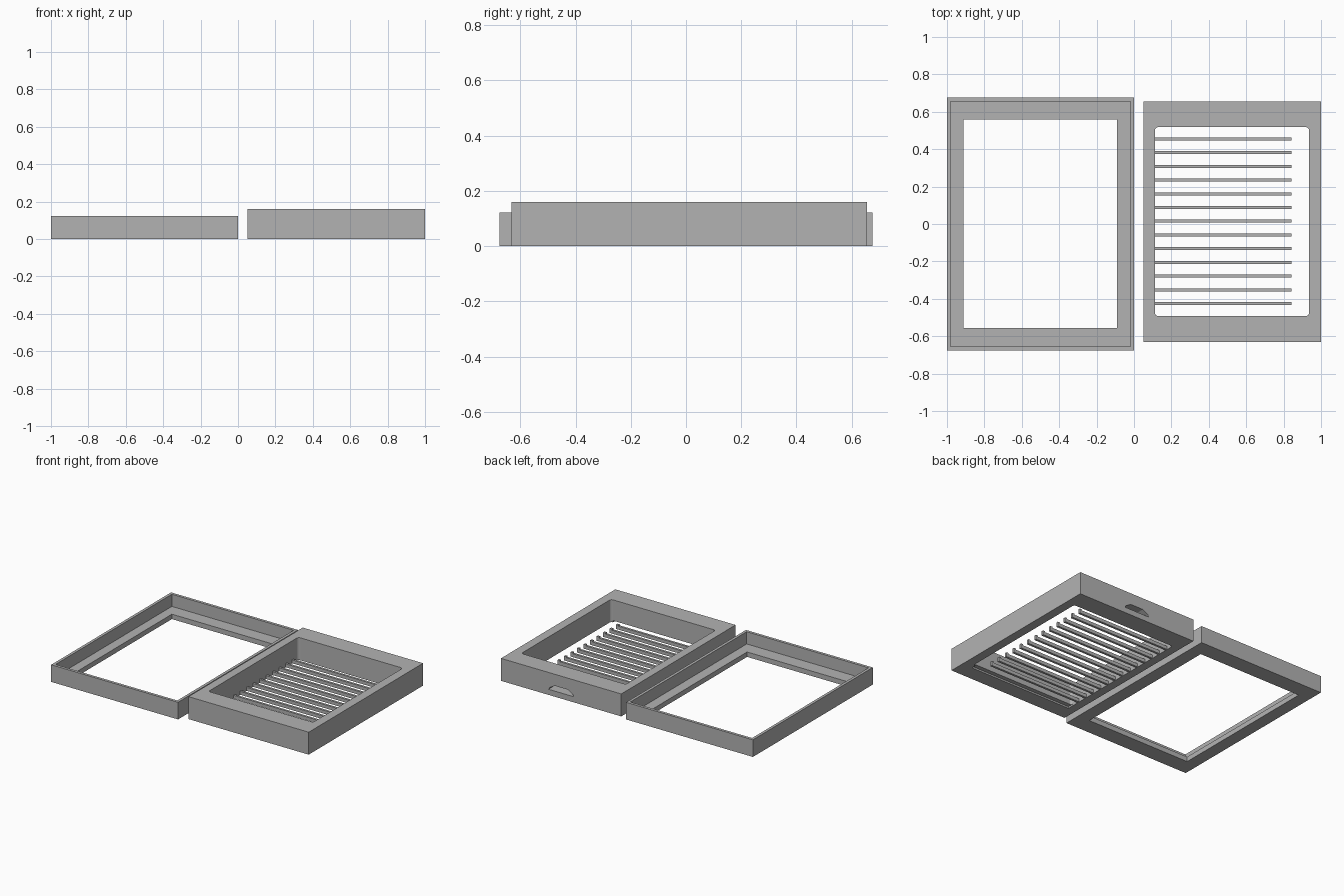
import bpy, bmesh, math

if "Cube" in bpy.data.objects:
    bpy.data.objects.remove(bpy.data.objects["Cube"])

grey = bpy.data.materials.new("mid grey")
grey.diffuse_color = (0.45, 0.45, 0.45, 1)
grey.use_nodes = True
grey.node_tree.nodes["Principled BSDF"].inputs["Base Color"].default_value = grey.diffuse_color


def prism(name, pts, origin, axis):
    """Extrude a closed outline; pts are 3D tuples, axis is the extrusion vector."""
    bm = bmesh.new()
    face = bm.faces.new([bm.verts.new(p) for p in pts])
    ext = bmesh.ops.extrude_face_region(bm, geom=[face])
    verts = [v for v in ext["geom"] if isinstance(v, bmesh.types.BMVert)]
    bmesh.ops.translate(bm, verts=verts, vec=axis)
    bmesh.ops.translate(bm, verts=bm.verts[:], vec=origin)
    bmesh.ops.recalc_face_normals(bm, faces=bm.faces[:])
    mesh = bpy.data.meshes.new(name)
    bm.to_mesh(mesh)
    bm.free()
    mesh.materials.append(grey)
    ob = bpy.data.objects.new(name, mesh)
    bpy.context.collection.objects.link(ob)
    return ob


def block(name, x0, x1, y0, y1, z0, z1, r=0.0):
    """Box with optional rounded vertical corners."""
    if r == 0:
        pts = [(x0, y0, 0), (x1, y0, 0), (x1, y1, 0), (x0, y1, 0)]
    else:
        pts = []
        corners = [(x1 - r, y1 - r), (x0 + r, y1 - r), (x0 + r, y0 + r), (x1 - r, y0 + r)]
        for k, (cx, cy) in enumerate(corners):
            for i in range(6):
                a = math.pi / 2 * (k + i / 5)
                pts.append((cx + r * math.cos(a), cy + r * math.sin(a), 0))
    return prism(name, pts, (0, 0, z0), (0, 0, z1 - z0))


def cut(ob, cutter):
    mod = ob.modifiers.new("cut", 'BOOLEAN')
    mod.operation = 'DIFFERENCE'
    mod.solver = 'EXACT'
    mod.object = cutter
    cutter.hide_render = True
    cutter.hide_viewport = True


# Cover frame: thin rim around a flange with a large window
cover = block("cover_frame", -1, 0, -0.675, 0.675, 0, 0.122)
cut(cover, block("cover_pocket_cutter", -0.98, -0.02, -0.655, 0.655, 0.035, 0.3))
cut(cover, block("cover_window_cutter", -0.912, -0.092, -0.556, 0.558, -0.1, 0.2))

# Tray body: deep walls with a rounded opening
tray = block("tray_body", 0.052, 1, -0.632, 0.655, 0, 0.16)
cut(tray, block("tray_opening_cutter", 0.112, 0.936, -0.492, 0.518, -0.1, 0.3, 0.018))

# Shallow step under the front edge of the opening
cut(tray, block("step_cutter", 0.112, 0.92, -0.522, -0.45, -0.1, 0.012))

# Tapered finger slot in the back wall
slot = [(0.425, 0, 0.04), (0.625, 0, 0.04), (0.615, 0, 0.055),
        (0.575, 0, 0.078), (0.475, 0, 0.078), (0.435, 0, 0.055)]
cut(tray, prism("finger_slot_cutter", slot, (0, 0.58, 0), (0, 0.2, 0)))

# Row of slats fixed at the inner side wall, each with a small end tab
for i in range(13):
    y = -0.425 + i * 0.0733
    block(f"slat_{i + 1}", 0.105, 0.825, y - 0.008, y + 0.008, 0.002, 0.026)
    block(f"slat_tab_{i + 1}", 0.825, 0.842, y - 0.008, y + 0.008, 0.002, 0.034)
